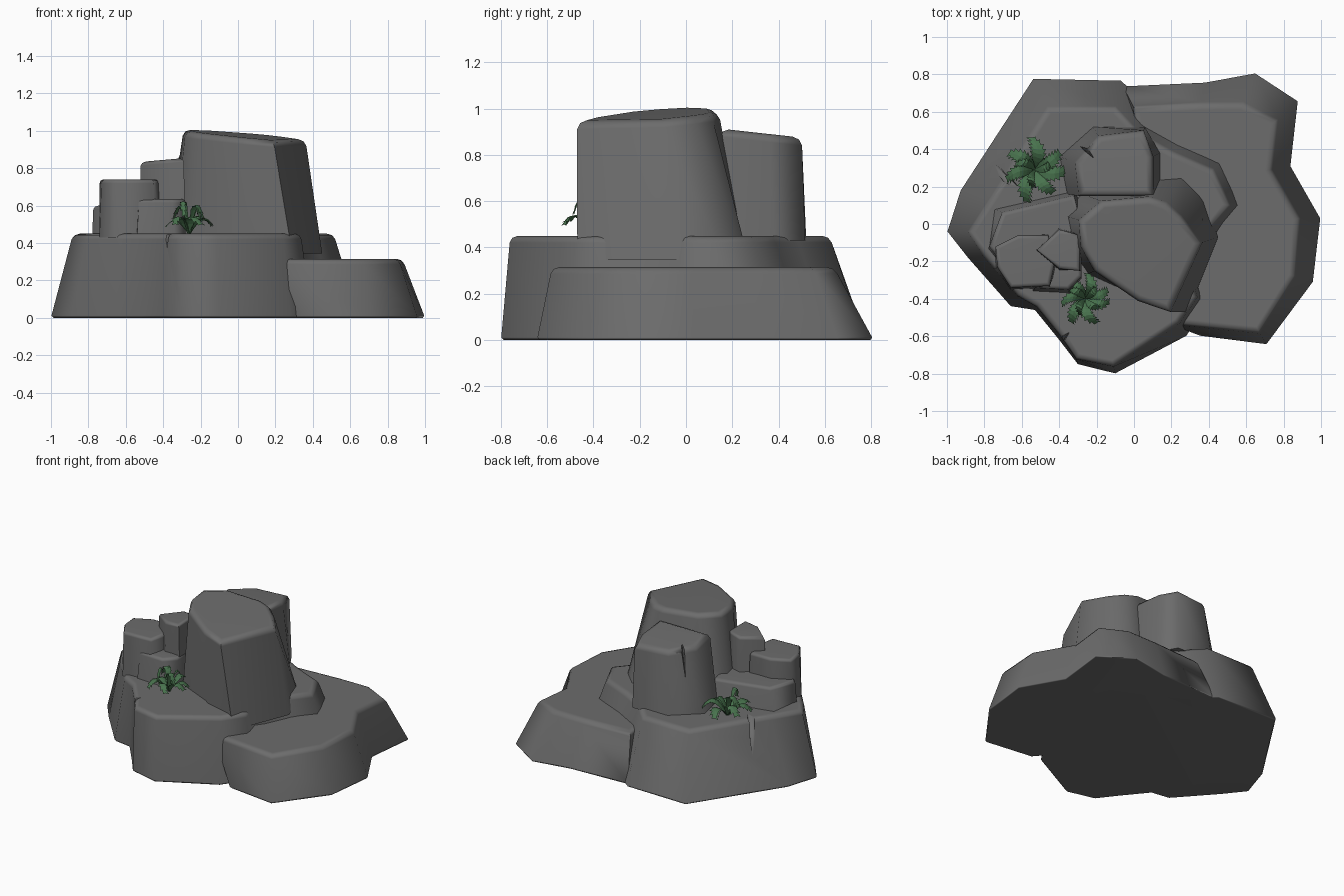
import bpy, bmesh, math, random
from mathutils import Vector

if "Cube" in bpy.data.objects:
    bpy.data.objects.remove(bpy.data.objects["Cube"])

random.seed(4)


def material(name, color):
    m = bpy.data.materials.new(name)
    m.diffuse_color = (*color, 1)
    m.use_nodes = True
    m.node_tree.nodes["Principled BSDF"].inputs["Base Color"].default_value = m.diffuse_color
    return m


STONE = material("grey_stone", (0.15, 0.15, 0.15))
LEAF = material("leaf_green", (0.065, 0.17, 0.075))


def add_object(name, bm, mat):
    me = bpy.data.meshes.new(name)
    bm.to_mesh(me)
    bm.free()
    ob = bpy.data.objects.new(name, me)
    bpy.context.collection.objects.link(ob)
    if mat:
        me.materials.append(mat)
    return ob


def crack_cutter(top, bottom, yaw, width, depth):
    """Thin wedge, wide at the top and pointed at the bottom."""
    bm = bmesh.new()
    t = Vector((math.cos(yaw), math.sin(yaw), 0)) * width
    n = Vector((-math.sin(yaw), math.cos(yaw), 0)) * depth
    ring = [bm.verts.new(Vector(top) + o) for o in (t, n, -t, -n)]
    tip = bm.verts.new(bottom)
    bm.faces.new(ring)
    for i in range(4):
        bm.faces.new((ring[i], ring[(i + 1) % 4], tip))
    bmesh.ops.recalc_face_normals(bm, faces=bm.faces)
    return add_object("crack_cutter", bm, None)


def rock(name, pairs, z0, z1, tilt=(0, 0), bevel=0.03, cracks=()):
    """Loft a bottom outline to a tilted top outline, and round the rims.
    Each pair is bottom x, y, top x, y."""
    bm = bmesh.new()
    low = [bm.verts.new((p[0], p[1], z0)) for p in pairs]
    high = [bm.verts.new((p[2], p[3], z1 + tilt[0] * p[2] + tilt[1] * p[3])) for p in pairs]
    n = len(pairs)
    base = bm.faces.new(low)
    cap = bm.faces.new(high)
    for i in range(n):
        j = (i + 1) % n
        bm.faces.new((low[i], low[j], high[j], high[i]))
    bmesh.ops.recalc_face_normals(bm, faces=bm.faces)
    rim, foot = list(cap.edges), list(base.edges)
    bmesh.ops.bevel(bm, geom=rim, offset=bevel, segments=2,
                    profile=0.5, affect='EDGES', clamp_overlap=True)
    if z0 == 0:
        bmesh.ops.bevel(bm, geom=foot, offset=0.012, segments=1,
                        profile=0.5, affect='EDGES', clamp_overlap=True)
    ob = add_object(name, bm, STONE)
    # cut the cracks and keep only the finished mesh
    for c in cracks:
        cutter = crack_cutter(*c)
        mod = ob.modifiers.new("crack", 'BOOLEAN')
        mod.operation, mod.solver, mod.object = 'DIFFERENCE', 'EXACT', cutter
        dg = bpy.context.evaluated_depsgraph_get()
        dg.update()
        me = bpy.data.meshes.new_from_object(ob.evaluated_get(dg))
        ob.modifiers.clear()
        ob.data = me
        bpy.data.objects.remove(cutter)
    ob.data.shade_smooth()
    ob.data.set_sharp_from_angle(angle=math.radians(72))
    wn = ob.modifiers.new("soft_shading", 'WEIGHTED_NORMAL')
    wn.keep_sharp = True
    return ob


# broad main plateau
rock("main_base", [
    (-1.0, -.04, -.88, -.04), (-.93, .18, -.76, .14), (-.54, .78, -.46, .62),
    (-.07, .77, -.10, .62), (.10, .62, .03, .48), (.28, .52, .21, .38),
    (.54, .40, .42, .29), (.65, .10, .51, .10), (.53, -.08, .41, -.02),
    (.38, -.28, .30, -.27), (.40, -.42, .335, -.39), (.28, -.60, .24, -.53),
    (-.10, -.80, -.11, -.76), (-.30, -.75, -.31, -.72), (-.40, -.62, -.39, -.60),
    (-.53, -.46, -.52, -.44), (-.66, -.44, -.62, -.38), (-.89, -.18, -.80, -.17)],
    0, 0.45, cracks=[
        ((-.67, .23, .47), (-.80, .37, .12), math.radians(57), .025, .07),
        ((-.38, -.61, .47), (-.385, -.63, .36), math.radians(-45), .02, .06)])

# lower ledge on the right
rock("lower_ledge", [
    (-.06, .74, 0, .62), (.38, .76, .36, .64), (.65, .81, .58, .64),
    (.88, .66, .76, .55), (.84, .31, .73, .29), (1.0, .03, .88, .03),
    (.96, -.31, .86, -.28), (.71, -.645, .67, -.58), (.36, -.60, .18, -.53),
    (.1, -.3, .1, -.3)], 0, 0.315)

# tall boulder, overhanging the plateau on the right
rock("tall_boulder", [
    (-.39, .05, -.29, .02), (-.30, .17, -.17, .12), (.14, .26, .08, .14),
    (.27, .27, .17, .11), (.37, .17, .25, .04), (.45, -.07, .36, -.10),
    (.29, -.47, .19, -.47), (.06, -.41, .02, -.41), (-.25, -.27, -.21, -.25),
    (-.35, -.14, -.28, -.12)], 0.345, 0.985, (-.075, .05), 0.035)

# boulder behind it
rock("back_boulder", [
    (-.40, .36, -.31, .33), (-.22, .52, -.19, .47), (.06, .515, .05, .50),
    (.14, .38, .10, .36), (.14, .16, .10, .15), (-.36, .16, -.29, .15)],
    0.43, 0.93, (0, -.11), 0.035, cracks=[
        ((-.24, .385, .93), (-.31, .435, .62), math.radians(41), .012, .06)])

# stepped small rocks on the left
rock("low_slab", [
    (-.75, .08, -.70, .06), (-.31, .18, -.32, .15), (-.26, -.1, -.26, -.1),
    (-.30, -.30, -.32, -.28), (-.62, -.33, -.60, -.30), (-.78, -.13, -.77, -.12)],
    0.43, 0.60, bevel=0.02)
rock("left_step", [
    (-.74, -.12, -.74, -.12), (-.62, -.06, -.62, -.06), (-.46, -.05, -.46, -.06),
    (-.40, -.19, -.42, -.19), (-.45, -.34, -.45, -.33), (-.66, -.35, -.66, -.34),
    (-.74, -.24, -.73, -.23)], 0.43, 0.74, bevel=0.02)
rock("upper_step", [
    (-.53, -.14, -.52, -.14), (-.41, -.02, -.40, -.03), (-.28, -.05, -.29, -.06),
    (-.28, -.25, -.29, -.25), (-.40, -.25, -.40, -.24)],
    0.43, 0.88, (.09, 0), 0.02)
rock("front_step", [
    (-.55, -.22, -.54, -.22), (-.28, -.18, -.28, -.18), (-.28, -.29, -.28, -.28),
    (-.34, -.37, -.35, -.35), (-.54, -.36, -.53, -.34)], 0.43, 0.635, bevel=0.02)


def fern(name, x, y, z, length, fronds, lift, turn):
    """Ring of arching fronds with saw-toothed edges."""
    bm = bmesh.new()
    steps = 8
    for f in range(fronds):
        yaw = turn + f * math.tau / fronds + random.uniform(-.15, .15)
        size = length * random.uniform(.9, 1.08)
        height = lift * random.uniform(.75, 1.15)
        bend = random.uniform(.2, .6)

        def point(t, side=0.0):
            a = yaw + bend * t * t
            r = size * t
            up = height * math.sin(math.pi * .8 * t) - abs(side) * .12
            return (x + r * math.cos(a) - side * math.sin(a),
                    y + r * math.sin(a) + side * math.cos(a), z + up)

        for i in range(steps):
            t0, t1 = i / steps, (i + 1) / steps
            w = size * .27 * math.sin(math.pi * (.1 + .86 * t0)) ** .8
            for s in (1, -1):
                quad = [point(t0), point(t0 + .02, s * w * .6),
                        point(min(t1 + .06, 1.02), s * w), point(t1)]
                if s > 0:
                    quad.reverse()
                bm.faces.new([bm.verts.new(p) for p in quad])
    return add_object(name, bm, LEAF)


# two ferns growing on the plateau
fern("front_fern", -.26, -.40, .445, .14, 7, .09, .2)
fern("front_fern_crown", -.26, -.40, .445, .09, 4, .16, .6)
fern("back_fern", -.53, .29, .445, .17, 7, .10, .5)
fern("back_fern_crown", -.53, .29, .445, .10, 3, .16, .1)
